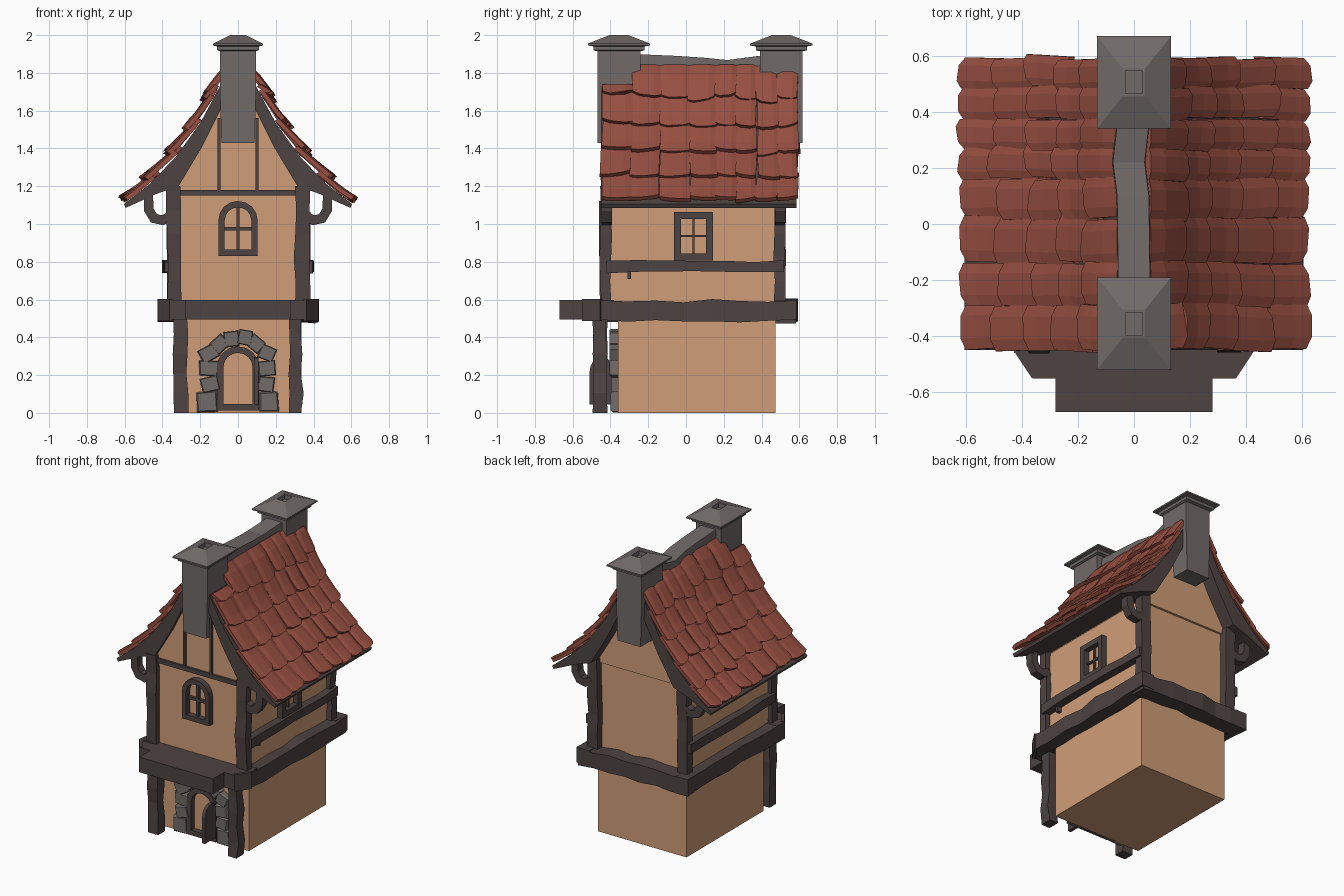
import bpy, bmesh, math, random
from mathutils import Vector as V

if "Cube" in bpy.data.objects:
    bpy.data.objects.remove(bpy.data.objects["Cube"])

random.seed(4)


def material(name, rgb):
    m = bpy.data.materials.new(name)
    m.diffuse_color = (*rgb, 1)
    m.use_nodes = True
    m.node_tree.nodes["Principled BSDF"].inputs["Base Color"].default_value = m.diffuse_color
    return m


PLASTER = material("plaster", (0.63, 0.34, 0.185))
WOOD = material("dark_wood", (0.075, 0.056, 0.053))
TILE = material("red_tile", (0.31, 0.078, 0.053))
STONE = material("stone", (0.165, 0.145, 0.14))


def build(name, parts, mat):
    """One object from lofted parts; each part is (loops, closed)."""
    bm = bmesh.new()
    for loops, closed in parts:
        rings = [[bm.verts.new(p) for p in loop] for loop in loops]
        n = len(rings[0])
        for i in range(len(rings) if closed else len(rings) - 1):
            a, b = rings[i], rings[(i + 1) % len(rings)]
            for j in range(n):
                k = (j + 1) % n
                bm.faces.new((a[j], a[k], b[k], b[j]))
        if not closed:
            bm.faces.new(rings[0])
            bm.faces.new(rings[-1])
    bmesh.ops.recalc_face_normals(bm, faces=bm.faces)
    me = bpy.data.meshes.new(name)
    bm.to_mesh(me)
    bm.free()
    me.materials.append(mat)
    ob = bpy.data.objects.new(name, me)
    bpy.context.collection.objects.link(ob)
    return ob


def extrude(pts, place, a, b):
    return [[place(u, v, d) for u, v in pts] for d in (a, b)], False


def box(x0, x1, y0, y1, z0, z1):
    return extrude([(x0, y0), (x1, y0), (x1, y1), (x0, y1)], lambda u, v, d: V((u, v, d)), z0, z1)


def sweep(path, side, a, b, jit=0, closed=False):
    """Rectangular section, a wide along side and b across it."""
    P = [V(p) for p in path]
    side, n, loops = V(side), len(P), []
    for i, p in enumerate(P):
        t0 = (p - P[i - 1]).normalized() if i or closed else (P[1] - p).normalized()
        t1 = (P[(i + 1) % n] - p).normalized() if i < n - 1 or closed else t0
        t = (t0 + t1).normalized()
        up = t.cross(side).normalized() / max(0.5, t.dot(t1))
        r = lambda: random.uniform(-jit, jit)
        a2, b2, da, db = a / 2 + r(), b / 2 + r(), r(), r()
        loops.append([p + side * (sa * a2 + da) + up * (sb * b2 + db)
                      for sa, sb in ((-1, -1), (1, -1), (1, 1), (-1, 1))])
    return loops, closed


def straight(p, q, n):
    return [V(p).lerp(V(q), i / n) for i in range(n + 1)]


def arch(w, z0, z1, top, n=8):
    return [(-w, z0)] + [(-w * math.cos(math.pi * i / n), z1 + (top - z1) * math.sin(math.pi * i / n))
                         for i in range(n + 1)] + [(w, z0)]


def both(pts):
    """Mirror a right-hand half profile, ending on x = 0."""
    return pts + [(-x, z) for x, z in reversed(pts) if x > 0]


XZ = lambda u, v, d: V((u, d, v))
YZ = lambda u, v, d: V((d, u, v))
XY = lambda u, v, d: V((u, v, d))

# Plaster walls and gable
build("lower_wall", [box(-.335, .335, -.36, .473, 0, .55)], PLASTER)
build("upper_wall", [box(-.345, .345, -.42, .475, .52, 1.18)], PLASTER)
gable = both([(.345, 1.17), (.32, 1.23), (.21, 1.43), (.1, 1.65), (0, 1.76)])
build("gable", [extrude(gable, XZ, -.425, .49)], PLASTER)

# Jetty platform and wavy ring beam
plan = [(.41, -.38), (.42, -.46), (.36, -.55), (.28, -.55), (.28, -.67)]
build("jetty_platform", [extrude(both(plan), XY, .495, .598)], WOOD)
ring = [sweep(straight((s * .375, -.46, .54), (s * .375, .585, .54), 7), (1, 0, 0), .095, .11, .006)
        for s in (1, -1)]
ring.append(sweep(straight((-.41, .53, .54), (.41, .53, .54), 7), (0, 1, 0), .11, .11, .006))
ring += [sweep(straight((s * .355, -.545, .545), (s * .418, -.45, .545), 1), (0, 0, 1), .115, .02) for s in (1, -1)]
build("ring_beam", ring, WOOD)

# Posts, side rails, gable timbers
build("porch_posts", [sweep(straight((s * .305, -.455, 0), (s * .305, -.455, .52), 5), (1, 0, 0),
                            .07, .07, .005) for s in (1, -1)], WOOD)
build("corner_posts", [sweep(straight((s * .34, y, .57), (s * .34, y, 1.2), 5), (1, 0, 0), .075, .06, .004)
                       for s in (1, -1) for y in (-.425, .497)], WOOD)
build("side_rails", [sweep(straight((s * .37, -.42, .775), (s * .37, .52, .775), 6), (1, 0, 0), .055, .06, .004)
                     for s in (1, -1)], WOOD)
build("rail_peg", [box(.34, .375, -.31, -.29, .71, .78)], WOOD)
build("gable_beam", [box(-.33, .33, -.44, -.41, 1.15, 1.18)], WOOD)
build("gable_studs", [box(s * .1 - .008, s * .1 + .008, -.44, -.41, 1.17, 1.56) for s in (1, -1)], WOOD)

# Curved brackets under the eaves
hook = [(.35, 1.045), (.40, 1.02), (.445, 1.03), (.472, 1.075), (.475, 1.16)]
build("eave_brackets", [sweep([(s * x, y, z) for x, z in hook], (0, 1, 0), .055, .05)
                        for s in (1, -1) for y in (-.42, .50)], WOOD)

# Roof deck with swept eaves
outer = [(.605, 1.105), (.47, 1.21), (.33, 1.355), (.2, 1.535), (.09, 1.74), (0, 1.84)]
inner = [(.595, 1.085), (.43, 1.16), (.315, 1.20), (.195, 1.40), (.09, 1.61), (0, 1.72)]
deck = []
for s in (1, -1):
    deck.append(([[V((s * o[0], -.45, o[1])), V((s * o[0], .585, o[1])),
                   V((s * i[0], .585, i[1])), V((s * i[0], -.45, i[1]))]
                  for o, i in zip(outer, inner)], False))
build("roof_deck", deck, WOOD)

# Roof tiles laid along the curve, column by column
curve = [V((x, 0, z)) for x, z in
         ((.605, 1.10), (.53, 1.165), (.45, 1.25), (.32, 1.39), (.195, 1.57), (.093, 1.77), (.03, 1.855))]


def on_curve(d):
    for p, q in zip(curve, curve[1:]):
        seg = (q - p).length
        if d <= seg or q is curve[-1]:
            return p.lerp(q, d / seg)
        d -= seg


def tile(s, y0, y1, d0, d1, lean):
    """Arched tile with a rounded, lifted lower end."""
    loops, skew = [], random.uniform(-.014, .014)
    lift0 = random.uniform(.018, .036)
    for f in (0, .3, .65, 1):
        top, bot = [], []
        for u in (0, .25, .75, 1):
            edge = u in (0, 1)
            d = d0 + (d1 - d0) * f + ((.018 if edge else 0) + skew * (u - .5) * 2) * (1 - f)
            p = on_curve(max(d, 0))
            t = (on_curve(max(d, 0) + .02) - on_curve(max(d - .02, 0))).normalized()
            n = V((t.z, 0, -t.x))
            lift = lift0 * (1 - f) + (0 if edge else .009)
            y = y0 + (y1 - y0) * u + lean * (f - .5)
            for lst, h in ((top, lift + .01), (bot, lift - .014)):
                q = p + n * h
                lst.append(V((s * q.x, y, q.z)))
        loops.append(top + bot[::-1])
    return loops, False


cols = [-.447, -.29, -.14, .02, .16, .27, .375, .485, .592]
for s, label in ((1, "right"), (-1, "left")):
    tiles = []
    for y0, y1 in zip(cols, cols[1:]):
        shift = random.uniform(-.02, .03)
        for r in range(5):
            j = random.uniform(-.007, .007)
            d0 = random.uniform(0, .02) if r == 0 else r * .178 + shift + j
            top = .81 if y0 < -.4 else .93
            tiles.append(tile(s, y0 + j - .002, y1 + j + .002, d0,
                              min((r + 1) * .178 + shift + .05, top), random.uniform(-.01, .01)))
    build("roof_tiles_" + label, tiles, TILE)

# Sagging ridge cap
ridge = []
for y, z, dx in ((-.28, 1.90, 0), (-.05, 1.89, -.003), (.1, 1.88, -.005), (.22, 1.868, -.02), (.4, 1.892, 0)):
    ridge.append([V((dx + x, y, h)) for x, h in ((-.06, 1.79), (-.055, z), (.058, z), (.062, 1.79))])
build("ridge_cap", [(ridge, False)], STONE)

# Chimneys with pyramid caps and a small flue hollow
for name, cy in (("front_chimney", -.355), ("back_chimney", .505)):
    def rect(a, b, z):
        return [V((x * a, cy + y * b, z)) for x, y in ((-1, -1), (1, -1), (1, 1), (-1, 1))]
    build(name + "_stack", [([rect(.088, .113, 1.43), rect(.095, .113, 1.7), rect(.095, .113, 1.93)], False)], STONE)
    build(name + "_cap", [([rect(.1, .118, 1.915), rect(.11, .135, 1.92), rect(.11, .135, 1.94),
                            rect(.132, .165, 1.945), rect(.132, .165, 1.955), rect(.04, .05, 2.0),
                            rect(.03, .04, 2.0), rect(.03, .04, 1.97)], False)], STONE)

# Arched front window
front = lambda pts, y: [(x, y, z) for x, z in pts]
build("front_window_frame", [sweep(front(arch(.087, .848, 1.02, 1.105), -.435), (0, 1, 0), .05, .033, closed=True),
                             box(-.009, .009, -.44, -.415, .85, 1.1),
                             box(-.08, .08, -.44, -.415, .965, .983)], WOOD)

# Square window on the right wall
sq = [(.36, -.045, .825), (.36, .125, .825), (.36, .125, 1.045), (.36, -.045, 1.045)]
build("side_window_frame", [sweep(sq, (1, 0, 0), .045, .038, closed=True),
                            box(.34, .36, .034, .046, .83, 1.04),
                            box(.34, .36, -.04, .12, .93, .942)], WOOD)

# Door frame and open leaf
build("door_frame", [sweep(front(arch(.095, .03, .24, .335), -.375), (0, 1, 0), .045, .034, closed=True)], WOOD)
leaf = [(y - .445, z) for y, z in arch(.065, .045, .22, .295)]
build("open_door", [extrude(leaf, YZ, .085, .108)], WOOD)

# Stone door surround: x, z, width, height, tilt in degrees
right = [(.163, .06, .10, .11, 3), (.15, .152, .09, .083, -8), (.155, .235, .095, .083, 6),
         (.155, .315, .09, .078, -24), (.095, .365, .085, .08, -38)]
stones = right + [(-x, z, w * 1.06, h, -a + 5) for x, z, w, h, a in right] + \
    [(-.033, .393, .08, .085, 6), (.038, .398, .078, .08, -9)]
blocks = []
for x, z, w, h, a in stones:
    c, sn = math.cos(math.radians(a)), math.sin(math.radians(a))
    k = [(u * w / 2 * random.uniform(.9, 1.06), v * h / 2 * random.uniform(.9, 1.05))
         for u, v in ((-1, -1), (1, -1), (1, 1), (-1, 1))]
    front_y = -.395 - random.uniform(0, .01)
    blocks.append(([[V((x + f * (u * c - v * sn), y, max(0, z + f * (u * sn + v * c)))) for u, v in k]
                    for f, y in ((1, -.345), (1, front_y + .01), (.87, front_y))], False))
build("door_stones", blocks, STONE)
